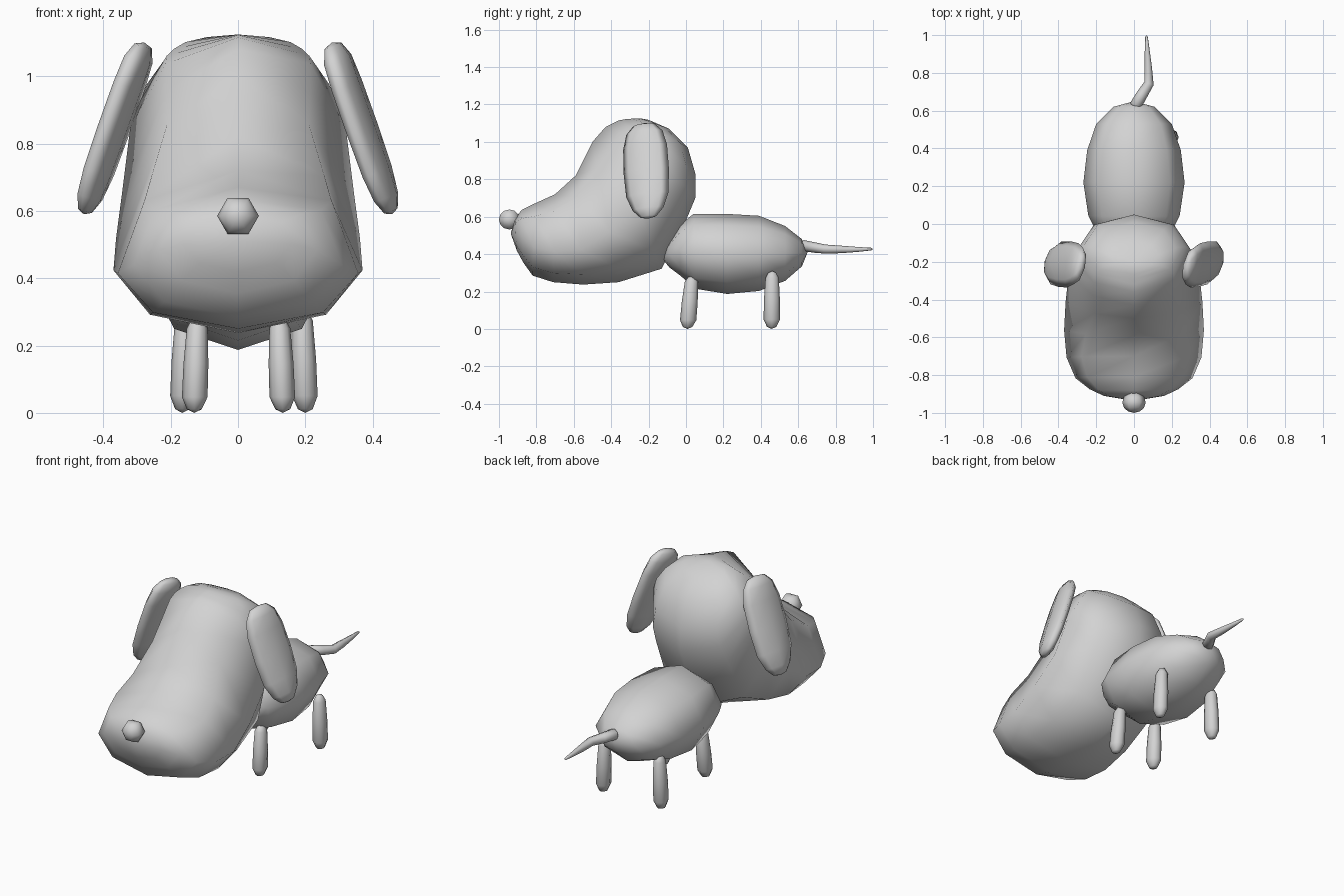
import bpy, math
from mathutils import Vector

if "Cube" in bpy.data.objects:
    bpy.data.objects.remove(bpy.data.objects["Cube"])

grey = bpy.data.materials.new("plain grey")
grey.diffuse_color = (0.65, 0.65, 0.65, 1)
grey.use_nodes = True
grey.node_tree.nodes["Principled BSDF"].inputs["Base Color"].default_value = grey.diffuse_color


def loft(name, start, rings, end):
    """Skin closed rings between two end points."""
    n = len(rings[0])
    verts = [start] + [p for r in rings for p in r] + [end]
    last = len(verts) - 1
    faces = []
    for k in range(n):
        m = (k + 1) % n
        faces.append((0, 1 + k, 1 + m))
        for i in range(len(rings) - 1):
            a, b = 1 + i * n, 1 + (i + 1) * n
            faces.append((a + k, b + k, b + m, a + m))
        a = last - n
        faces.append((last, a + m, a + k))
    me = bpy.data.meshes.new(name)
    me.from_pydata(verts, [], faces)
    me.materials.append(grey)
    ob = bpy.data.objects.new(name, me)
    bpy.context.collection.objects.link(ob)
    bpy.context.view_layer.objects.active = ob
    ob.select_set(True)
    bpy.ops.object.mode_set(mode='EDIT')
    bpy.ops.mesh.select_all(action='SELECT')
    bpy.ops.mesh.normals_make_consistent(inside=False)
    bpy.ops.object.mode_set(mode='OBJECT')
    bpy.ops.object.shade_smooth()
    ob.select_set(False)
    return ob


def slice_ring(ty, tz, by, bz, w, f=.5, taper=1, n=8):
    """Ring through a top and bottom point; widest at fraction f from the
    bottom, with the upper shoulders scaled by taper."""
    top, bot = Vector((0, ty, tz)), Vector((0, by, bz))
    mid = bot.lerp(top, f)
    out = []
    for k in range(n):
        a = 2 * math.pi * k / n
        c = math.cos(a)
        p = mid.lerp(top if c > 0 else bot, abs(c))
        x = w * math.sin(a) * (taper if c > .1 else 1)
        out.append(p + Vector((x, 0, 0)))
    return out


def oval(centre, u, v, n=8):
    return [centre + u * math.cos(2 * math.pi * k / n) + v * math.sin(2 * math.pi * k / n)
            for k in range(n)]


# Head: slices fan round from the muzzle to the crown
head = [(-.915, .59, -.905, .42, .16, .48, 1.12), (-.88, .635, -.87, .355, .235, .46, 1.13),
        (-.81, .67, -.82, .285, .31, .4, 1.13), (-.70, .72, -.71, .25, .357, .35, 1.1),
        (-.59, .82, -.55, .237, .37, .32, .98), (-.50, 1.0, -.36, .25, .362, .36, .82),
        (-.43, 1.08, -.13, .322, .345, .43, .88), (-.36, 1.115, 0, .58, .32, .5, .95),
        (-.32, 1.122, .05, .70, .3), (-.29, 1.124, .05, .83, .27),
        (-.265, 1.124, .01, .97, .22), (-.235, 1.124, -.09, 1.07, .13)]
loft("head", (0, -.937, .51), [slice_ring(*r) for r in head], (0, -.2, 1.118))

# Body
body = [(-.09, .47, -.09, .33, .14), (-.03, .56, -.03, .285, .205),
        (.04, .615, .05, .215, .242), (.22, .615, .22, .187, .268),
        (.39, .605, .39, .203, .248), (.53, .55, .53, .257, .2),
        (.62, .48, .62, .335, .11)]
loft("body", (0, -.13, .38), [slice_ring(*r) for r in body], (0, .65, .41))

# Nose: six-sided ball
nose = [oval(Vector((0, -.944 - .056 * math.cos(t), .585)),
             Vector((.062 * math.sin(t), 0, 0)), Vector((0, 0, .062 * math.sin(t))), 6)
        for t in [math.pi * i / 6 for i in range(1, 6)]]
loft("nose", (0, -1, .585), nose, (0, -.888, .585))


# Legs: leaning rounded pegs
def leg(name, x, y, lean, height):
    prof = [(.02, .022), (.15, .038), (.5, .037), (.88, .031), (.97, .018)]
    dx = .01 if x > 0 else -.01
    rings = [oval(Vector((x - dx * t, y + lean * t, .005 + height * t)),
                  Vector((r, 0, 0)), Vector((0, r * 1.15, 0))) for t, r in prof]
    loft(name, (x, y, 0), rings, (x - dx, y + lean, .005 + height))


leg("front_leg_left", -.13, .008, .024, .28)
leg("front_leg_right", .133, .008, .024, .28)
leg("back_leg_left", -.165, .458, .003, .305)
leg("back_leg_right", .2, .458, .003, .305)

# Ears: flat rounded flaps hanging outward, both turned the same way
for side, s in (("left", -1), ("right", 1)):
    hi, lo = Vector((s * .278, -.225, 1.10)), Vector((s * .458, -.2, .59))
    axis = (lo - hi).normalized()
    wide = Vector((.27, 1, 0))
    wide = (wide - axis * wide.dot(axis)).normalized()
    thin = axis.cross(wide)
    prof = [(.02, .06, .024), (.1, .1, .038), (.25, .121, .039), (.5, .125, .039),
            (.75, .117, .038), (.9, .085, .034), (.98, .045, .02)]
    loft("ear_" + side, hi, [oval(hi.lerp(lo, t), wide * w, thin * d)
                             for t, w, d in prof], lo)

# Tail: tapering with one kink
path = [(.01, .63, .445, .03), (.045, .69, .435, .028), (.08, .745, .427, .024),
        (.075, .83, .425, .02), (.07, .92, .425, .013), (.066, .99, .427, .007)]
tail = [oval(Vector((x, y, z)), Vector((r, -.4 * r if y < .75 else 0, 0)), Vector((0, 0, r)))
        for x, y, z, r in path]
loft("tail", (0, .61, .445), tail, (.066, 1, .427))
